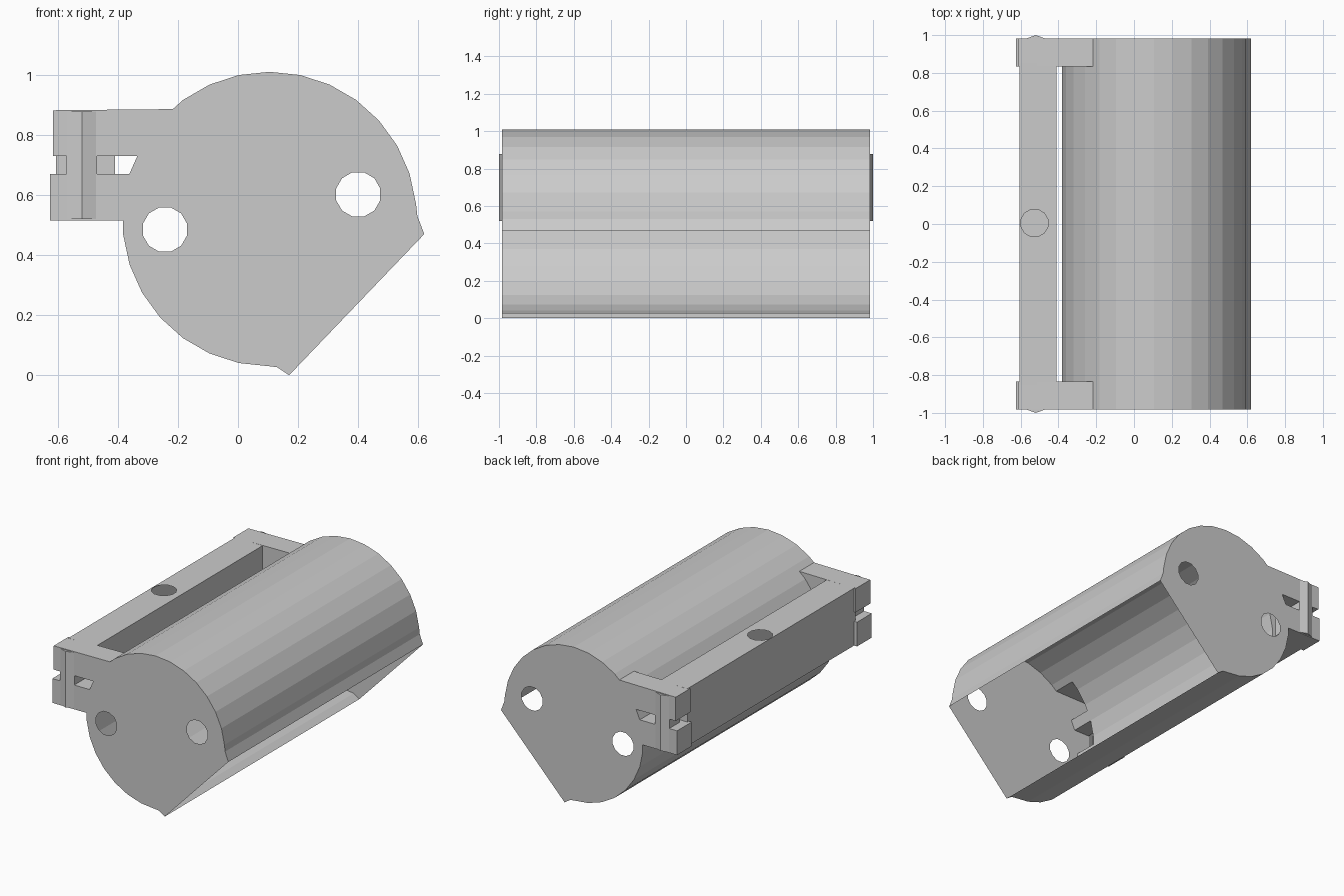
import bpy, bmesh
from math import sin, cos, pi, radians, hypot
from mathutils import Vector

if "Cube" in bpy.data.objects:
    bpy.data.objects.remove(bpy.data.objects["Cube"])

END = 0.983
LIP_LOW, LIP_HIGH = (0.17, 0.0), (0.62, 0.47)
END_HOLES = [(-0.243, 0.485), (0.4, 0.602)]
BAR_HOLE = (-0.527, 0.005)


def prism(name, pts, lo, hi, axis='y'):
    """Closed prism: an xz outline swept along y, or an xy outline swept along z."""
    bm = bmesh.new()
    place = (lambda p, t: (p[0], t, p[1])) if axis == 'y' else (lambda p, t: (p[0], p[1], t))
    a = [bm.verts.new(place(p, lo)) for p in pts]
    b = [bm.verts.new(place(p, hi)) for p in pts]
    bm.faces.new(a)
    bm.faces.new(b)
    n = len(pts)
    for i in range(n):
        bm.faces.new((a[i], a[(i + 1) % n], b[(i + 1) % n], b[i]))
    bmesh.ops.recalc_face_normals(bm, faces=bm.faces)
    mesh = bpy.data.meshes.new(name)
    bm.to_mesh(mesh)
    bm.free()
    ob = bpy.data.objects.new(name, mesh)
    bpy.context.collection.objects.link(ob)
    return ob


def box(name, x0, x1, y0, y1, z0, z1):
    return prism(name, [(x0, z0), (x1, z0), (x1, z1), (x0, z1)], min(y0, y1), max(y0, y1))


def circle(c, r, n=12):
    return [(c[0] + r * cos(2 * pi * (i + .5) / n), c[1] + r * sin(2 * pi * (i + .5) / n))
            for i in range(n)]


def combine(target, other, op):
    mod = target.modifiers.new(op, 'BOOLEAN')
    mod.operation, mod.solver, mod.object = op, 'EXACT', other
    bpy.context.view_layer.objects.active = target
    bpy.ops.object.modifier_apply(modifier=mod.name)
    bpy.data.objects.remove(other)


# drum with flared lips either side of its flat opening
arc = [(0.105 + 0.49 * cos(radians(a)), 0.52 + 0.49 * sin(radians(a))) for a in range(6, 271, 12)]
drum_pts = arc + [(0.13, 0.027), LIP_LOW, LIP_HIGH, (0.597, 0.53)]
housing = prism("drum_housing", drum_pts, -END, END)

# side bracket: two slotted arms, joined by a long bar
for s in (-1, 1):
    arm = prism("arm", [(-0.625, 0.515), (0, 0.515), (0, 0.888), (-0.615, 0.882),
                        (-0.615, 0.70), (-0.625, 0.70)], *sorted((s * 0.835, s * END)))
    combine(arm, box("slot", -0.7, -0.2, s * 0.84 - s * 0.02, s * 1.1, 0.67, 0.73), 'DIFFERENCE')
    combine(housing, arm, 'UNION')
combine(housing, box("bar", -0.605, -0.41, -0.85, 0.85, 0.516, 0.883), 'UNION')

# ridged post crossing each slot
for s in (-1, 1):
    pts = [(-0.57, s * 0.88), (-0.57, s * 0.982), (-0.52, s), (-0.47, s * 0.982), (-0.47, s * 0.88)]
    combine(housing, prism("post", pts, 0.52, 0.878, 'z'), 'UNION')

# round holes
for c in END_HOLES:
    combine(housing, prism("end_hole", circle(c, 0.076), -1.2, 1.2), 'DIFFERENCE')
combine(housing, prism("bar_hole", circle(BAR_HOLE, 0.074), 0.75, 1.0, 'z'), 'DIFFERENCE')

# hollow out into a thin skin: remove the opening face and the hole walls
bm = bmesh.new()
bm.from_mesh(housing.data)
open_dir = Vector((LIP_HIGH[1] - LIP_LOW[1], 0, LIP_LOW[0] - LIP_HIGH[0])).normalized()


def in_hole(f):
    near = lambda c, u, v: all(hypot(w.co[u] - c[0], w.co[v] - c[1]) < 0.08 for w in f.verts)
    return any(near(c, 0, 2) for c in END_HOLES) or near(BAR_HOLE, 0, 1)


doomed = [f for f in bm.faces if f.normal.dot(open_dir) > 0.995 or in_hole(f)]
bmesh.ops.delete(bm, geom=doomed, context='FACES')
bm.to_mesh(housing.data)
bm.free()
